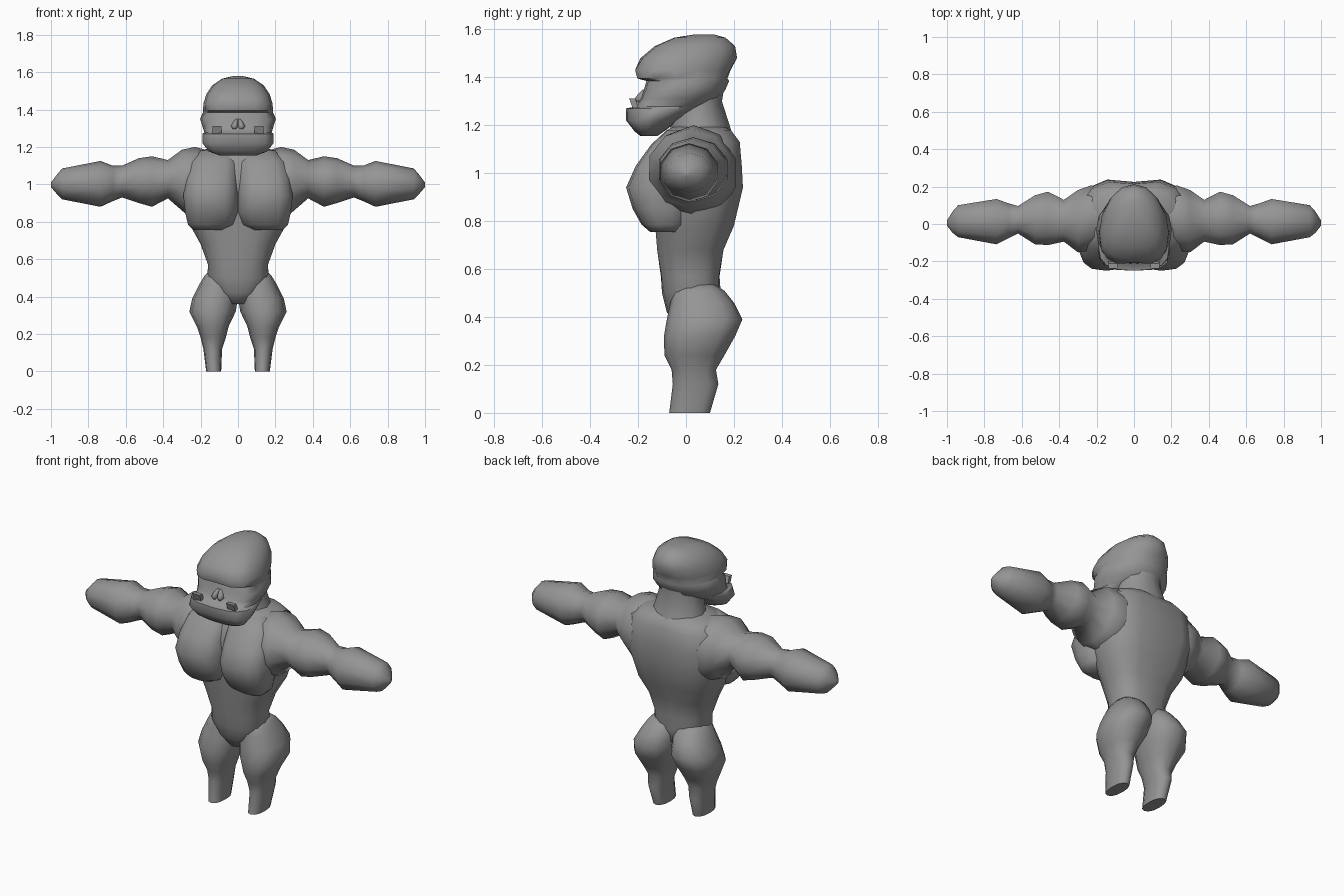
import bpy, bmesh, math
from mathutils import Vector

if "Cube" in bpy.data.objects:
    bpy.data.objects.remove(bpy.data.objects["Cube"])

GREY = (0.3, 0.3, 0.3, 1)
skin = bpy.data.materials.new("grey_skin")
skin.use_nodes = True
skin.diffuse_color = GREY
skin.node_tree.nodes["Principled BSDF"].inputs["Base Color"].default_value = GREY


def spow(v, power):
    return math.copysign(abs(v) ** (2 / power), v)


def loft(name, rings, sides=12, axis="z", front=2.0, back=2.0, mid=0.5, mirror=False, angle=60):
    """Skin rings (position, a0, a1, b0, b1, groove) laid along one axis."""
    bm = bmesh.new()
    loops = []
    for t, a0, a1, b0, b1, *groove in rings:
        g = groove[0] if groove else 0
        ca, cb = (a0 + a1) / 2, b0 + (b1 - b0) * mid
        loop = []
        for k in range(sides):
            ang = math.tau * k / sides - math.pi / 2
            c, s = math.cos(ang), math.sin(ang)
            p = front if s < 0 else back
            a = ca + (a1 - a0) / 2 * spow(round(c, 6), p)
            b = cb + (cb - b0 if s < 0 else b1 - cb) * spow(s, p)
            if k == 0:
                b += g
            elif k == sides // 2:
                b -= g
            loop.append(bm.verts.new((t, a, b) if axis == "x" else (a, b, t)))
        loops.append(loop)
    for low, high in zip(loops, loops[1:]):
        for k in range(sides):
            j = (k + 1) % sides
            bm.faces.new((low[k], low[j], high[j], high[k]))
    bm.faces.new(loops[0])
    bm.faces.new(loops[-1])
    bmesh.ops.recalc_face_normals(bm, faces=bm.faces)
    return finish(name, bm, mirror, angle)


def finish(name, bm, mirror, angle):
    mesh = bpy.data.meshes.new(name)
    bm.to_mesh(mesh)
    bm.free()
    mesh.materials.append(skin)
    obj = bpy.data.objects.new(name, mesh)
    bpy.context.collection.objects.link(obj)
    bpy.ops.object.select_all(action="DESELECT")
    obj.select_set(True)
    bpy.context.view_layer.objects.active = obj
    bpy.ops.object.shade_smooth_by_angle(angle=math.radians(angle))
    if mirror:
        obj.modifiers.new("Mirror", "MIRROR")
    return obj


def centred(rows):
    """Rings symmetric about x = 0 from (z, half width, front, back, groove)."""
    return [(z, -w, w, f, b, *g) for z, w, f, b, *g in rows]


# Trunk with a spine groove
loft("torso", centred([
    (.36, .05, -.04, .06), (.42, .12, -.08, .13), (.5, .165, -.10, .145),
    (.57, .16, -.11, .145, .005), (.68, .20, -.13, .165, .01), (.78, .255, -.14, .21, .015),
    (.94, .30, -.17, .25, .025), (1.03, .30, -.17, .245, .025), (1.13, .28, -.13, .235, .02),
    (1.18, .22, -.09, .195, .01), (1.2, .1, -.04, .15)]), sides=16, front=2.3, back=2.6)

# Chest muscles meeting at a central cleft
loft("chest_muscle", [
    (.755, .08, .24, -.15, -.02), (.785, .02, .27, -.185, .02), (.85, 0, .285, -.222, .04),
    (.94, 0, .295, -.25, .05), (1.03, 0, .285, -.21, .05), (1.12, 0, .26, -.145, .05),
    (1.18, .02, .2, -.08, .05)], sides=14, front=2.7, mirror=True)

# Shoulder, upper arm, forearm and fist
loft("arm", [
    (.08, -.06, .16, .9, 1.16), (.23, -.15, .215, .8, 1.2), (.3, -.16, .19, .86, 1.185),
    (.375, -.1, .135, .925, 1.13), (.46, -.12, .18, .88, 1.15), (.53, -.115, .16, .9, 1.14),
    (.62, -.055, .1, .93, 1.1), (.67, -.08, .115, .91, 1.1), (.735, -.115, .14, .88, 1.125),
    (.94, -.075, .105, .92, 1.085), (.97, -.05, .07, .95, 1.05), (1.0, -.01, .02, .985, 1.01)],
    sides=10, axis="x", mirror=True, angle=70)

# Legs with buttock, thigh and calf bulges
loft("leg", [
    (0, .09, .17, -.07, .1), (.12, .085, .185, -.055, .135), (.18, .065, .2, -.06, .125),
    (.24, .05, .22, -.09, .16), (.32, .012, .26, -.092, .205), (.39, 0, .245, -.08, .235),
    (.46, 0, .21, -.065, .2), (.51, .01, .18, -.055, .16), (.535, .05, .155, -.01, .12)],
    sides=12, front=2.3, back=2.3, mirror=True)

# Neck
loft("neck", centred([
    (1.1, .19, -.08, .21), (1.19, .15, -.065, .185), (1.3, .125, -.06, .15),
    (1.42, .13, -.05, .17)]), sides=12)

# Head: jutting jaw, recessed mouth and eye sockets, heavy brow, domed skull
loft("head", centred([
    (1.155, .1, -.19, -.12), (1.175, .155, -.215, -.09), (1.22, .19, -.25, -.03),
    (1.27, .19, -.25, .08), (1.278, .18, -.212, .1), (1.31, .19, -.19, .14),
    (1.35, .203, -.175, .165), (1.385, .187, -.165, .18), (1.395, .187, -.212, .185, .012),
    (1.43, .185, -.222, .2, .014), (1.48, .17, -.19, .213), (1.53, .137, -.13, .205),
    (1.565, .085, -.05, .165), (1.578, .03, .03, .12)]),
    sides=16, front=2.8, back=2.0, mid=.42, angle=50)

# Flat nose with two nostril lobes
loft("nose", [
    (1.295, .006, .03, -.205, -.16), (1.31, 0, .038, -.215, -.16),
    (1.33, 0, .03, -.2, -.15), (1.35, 0, .015, -.18, -.15)], sides=8, mirror=True)

# Lower tusks leaning out of the jaw
bm = bmesh.new()
bmesh.ops.create_cube(bm, size=1)
for v in bm.verts:
    lean = -.02 if v.co.z > 0 else 0
    v.co = Vector((.112 + v.co.x * .05, -.205 + v.co.y * .025 + lean, 1.285 + v.co.z * .055))
finish("tusk", bm, True, 30)
